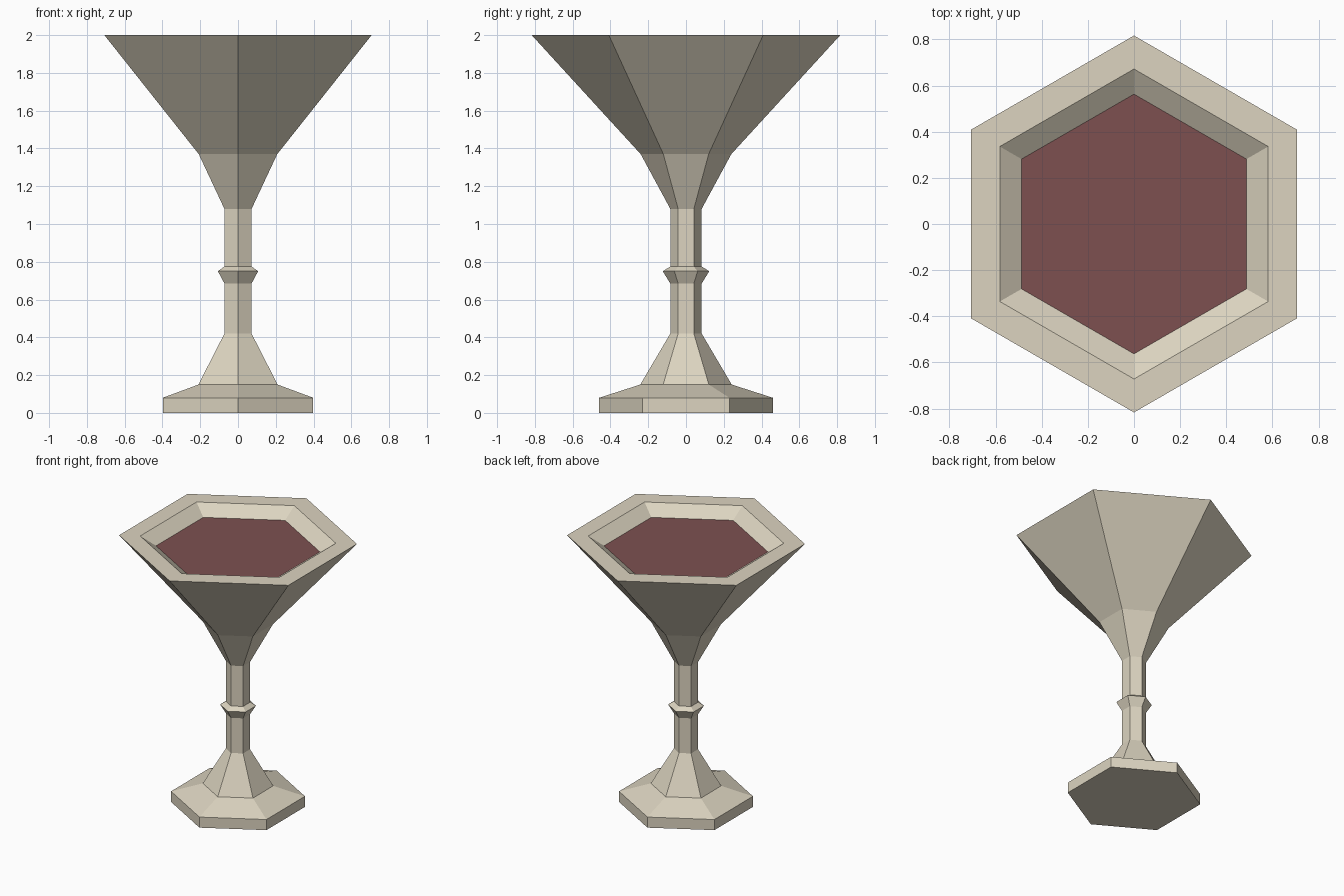
import bpy, bmesh, math

if "Cube" in bpy.data.objects:
    bpy.data.objects.remove(bpy.data.objects["Cube"])

SIDES = 6


def material(name, rgb):
    m = bpy.data.materials.new(name)
    m.diffuse_color = (*rgb, 1)
    m.use_nodes = True
    m.node_tree.nodes["Principled BSDF"].inputs["Base Color"].default_value = m.diffuse_color
    return m


def lathe(name, profile, mat):
    """Six-sided solid from (corner radius, height) pairs, corners on +y / -y."""
    bm = bmesh.new()
    rings = []
    for r, z in profile:
        rings.append([bm.verts.new((r * math.cos(a), r * math.sin(a), z))
                      for a in (math.pi / 2 + i * 2 * math.pi / SIDES for i in range(SIDES))])
    for low, high in zip(rings, rings[1:]):
        for i in range(SIDES):
            j = (i + 1) % SIDES
            bm.faces.new((low[i], low[j], high[j], high[i]))
    bm.faces.new(rings[0][::-1])
    bm.faces.new(rings[-1])
    mesh = bpy.data.meshes.new(name)
    bm.to_mesh(mesh)
    bm.free()
    mesh.materials.append(mat)
    obj = bpy.data.objects.new(name, mesh)
    bpy.context.collection.objects.link(obj)
    return obj


stone = material("pale_bone", (0.716, 0.658, 0.527))
wine = material("dark_red_wine", (0.205, 0.081, 0.081))

# Goblet: foot, stem with knob, flared bowl, rim and hollow inside
lathe("goblet", [
    (0.46, 0), (0.46, 0.08), (0.242, 0.15),
    (0.083, 0.42), (0.083, 0.685), (0.123, 0.75), (0.083, 0.775), (0.083, 1.08),
    (0.24, 1.37), (0.817, 2.0),
    (0.672, 2.0), (0.12, 1.645),
], stone)

# Drink: slab filling the hollow, its top just below the rim
lathe("wine", [(0.54, 1.915), (0.563, 1.93)], wine)
